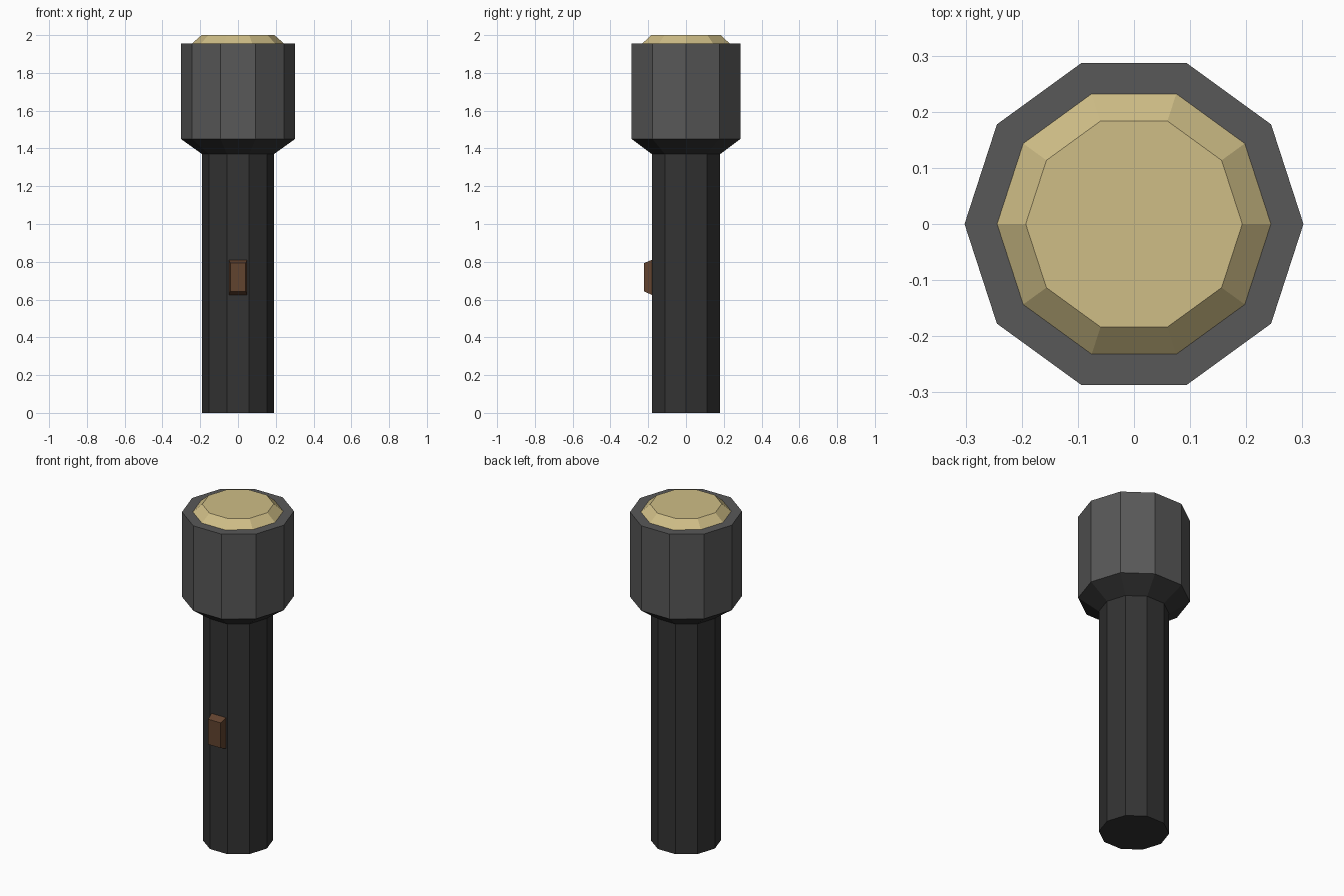
import bpy, bmesh, math

if "Cube" in bpy.data.objects:
    bpy.data.objects.remove(bpy.data.objects["Cube"])


def material(name, rgb):
    m = bpy.data.materials.new(name)
    m.diffuse_color = (*rgb, 1)
    m.use_nodes = True
    m.node_tree.nodes["Principled BSDF"].inputs["Base Color"].default_value = m.diffuse_color
    return m


BLACK = material("black_plastic", (0.033, 0.033, 0.033))
GREY = material("dark_grey", (0.098, 0.098, 0.098))
CREAM = material("cream_lens", (0.62, 0.51, 0.24))
BROWN = material("brown_switch", (0.12, 0.056, 0.028))


def loft(name, rings, mats, rule=None):
    """Skin a stack of equal-sized rings and cap both ends."""
    bm = bmesh.new()
    loops = [[bm.verts.new(p) for p in ring] for ring in rings]
    n = len(loops[0])
    for a, b in zip(loops, loops[1:]):
        for i in range(n):
            j = (i + 1) % n
            bm.faces.new((a[i], a[j], b[j], b[i]))
    bm.faces.new(loops[0][::-1])
    bm.faces.new(loops[-1])
    bmesh.ops.recalc_face_normals(bm, faces=bm.faces)
    if rule:
        for f in bm.faces:
            f.material_index = rule(f.calc_center_median())
    me = bpy.data.meshes.new(name)
    bm.to_mesh(me)
    bm.free()
    for m in mats:
        me.materials.append(m)
    ob = bpy.data.objects.new(name, me)
    bpy.context.collection.objects.link(ob)
    return ob


def decagon(r, z):
    return [(r * math.cos(math.tau * i / 10), r * math.sin(math.tau * i / 10), z)
            for i in range(10)]


def switch_ring(hx, z0, z1, y):
    return [(-hx, y, z0), (hx, y, z0), (hx, y, z1), (-hx, y, z1)]


# Handle, flared neck and head in one skin; the head is grey above the flare
loft("torch_body",
     [decagon(r, z) for r, z in ((0.19, 0), (0.19, 1.37), (0.302, 1.45), (0.302, 1.955))],
     [BLACK, GREY], lambda c: int(c.z > 1.46))

# Bevelled lens on top
loft("lens", [decagon(0.244, 1.95), decagon(0.244, 1.955), decagon(0.193, 2.0)], [CREAM])

# Tapered switch on the front face of the handle
loft("switch",
     [switch_ring(0.048, 0.625, 0.81, -0.175), switch_ring(0.048, 0.625, 0.81, -0.181),
      switch_ring(0.041, 0.643, 0.793, -0.222)], [BROWN])
